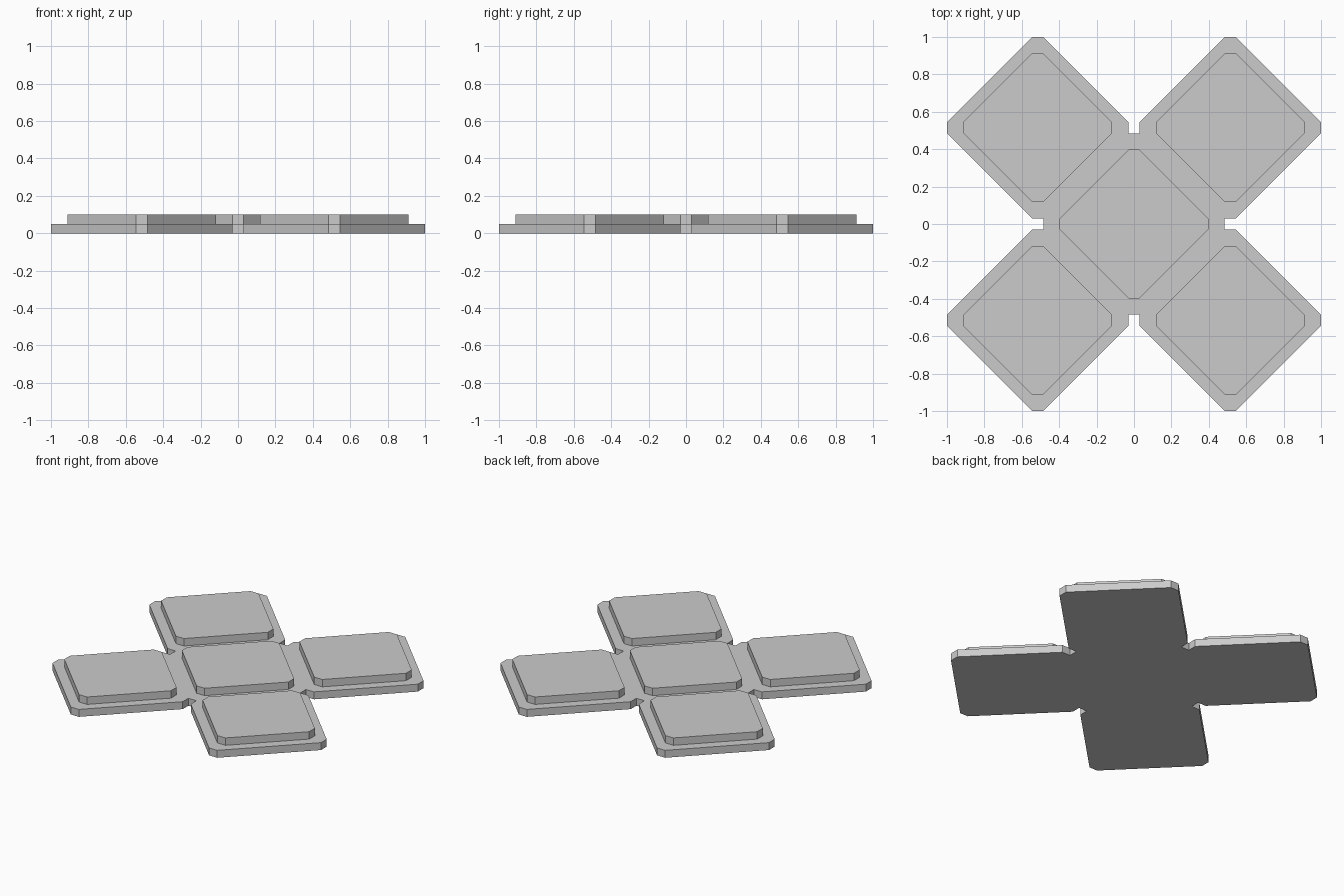
import bpy
import bmesh

if "Cube" in bpy.data.objects:
    bpy.data.objects.remove(bpy.data.objects["Cube"])

BASE_TOP = 0.05
PAD_TOP = 0.1
CENTRE = 0.515   # offset of the outer tiles
CUT = 0.03       # half width of the clipped corners
PAD_R = 0.397    # half diagonal of a raised pad


def prism(name, outline, z0, z1):
    """Extrude a flat outline from z0 up to z1."""
    bm = bmesh.new()
    face = bm.faces.new([bm.verts.new((x, y, z0)) for x, y in outline])
    ext = bmesh.ops.extrude_face_region(bm, geom=[face], use_keep_orig=True)
    for v in ext["geom"]:
        if isinstance(v, bmesh.types.BMVert):
            v.co.z = z1
    bmesh.ops.recalc_face_normals(bm, faces=bm.faces)
    mesh = bpy.data.meshes.new(name)
    bm.to_mesh(mesh)
    bm.free()
    obj = bpy.data.objects.new(name, mesh)
    bpy.context.collection.objects.link(obj)
    return obj


def four_fold(points):
    """Repeat a run of points clockwise around the origin."""
    out = []
    for _ in range(4):
        out += points
        points = [(y, -x) for x, y in points]
    return out


# Cross-shaped base plate with a small notch between neighbouring arms
a, b = CENTRE - CUT, CENTRE + CUT
arm = [(CUT, a), (CUT, b), (a, 1), (b, 1), (1, b), (1, a), (b, CUT), (a, CUT)]
prism("base_plate", four_fold(arm), 0, BASE_TOP)

# Raised diamond pads with clipped corners, one per tile
diamond = four_fold([(-CUT, PAD_R), (CUT, PAD_R)])
spots = {
    "centre_pad": (0, 0),
    "front_left_pad": (-CENTRE, -CENTRE),
    "front_right_pad": (CENTRE, -CENTRE),
    "back_left_pad": (-CENTRE, CENTRE),
    "back_right_pad": (CENTRE, CENTRE),
}
for name, (cx, cy) in spots.items():
    prism(name, [(x + cx, y + cy) for x, y in diamond], BASE_TOP, PAD_TOP)
